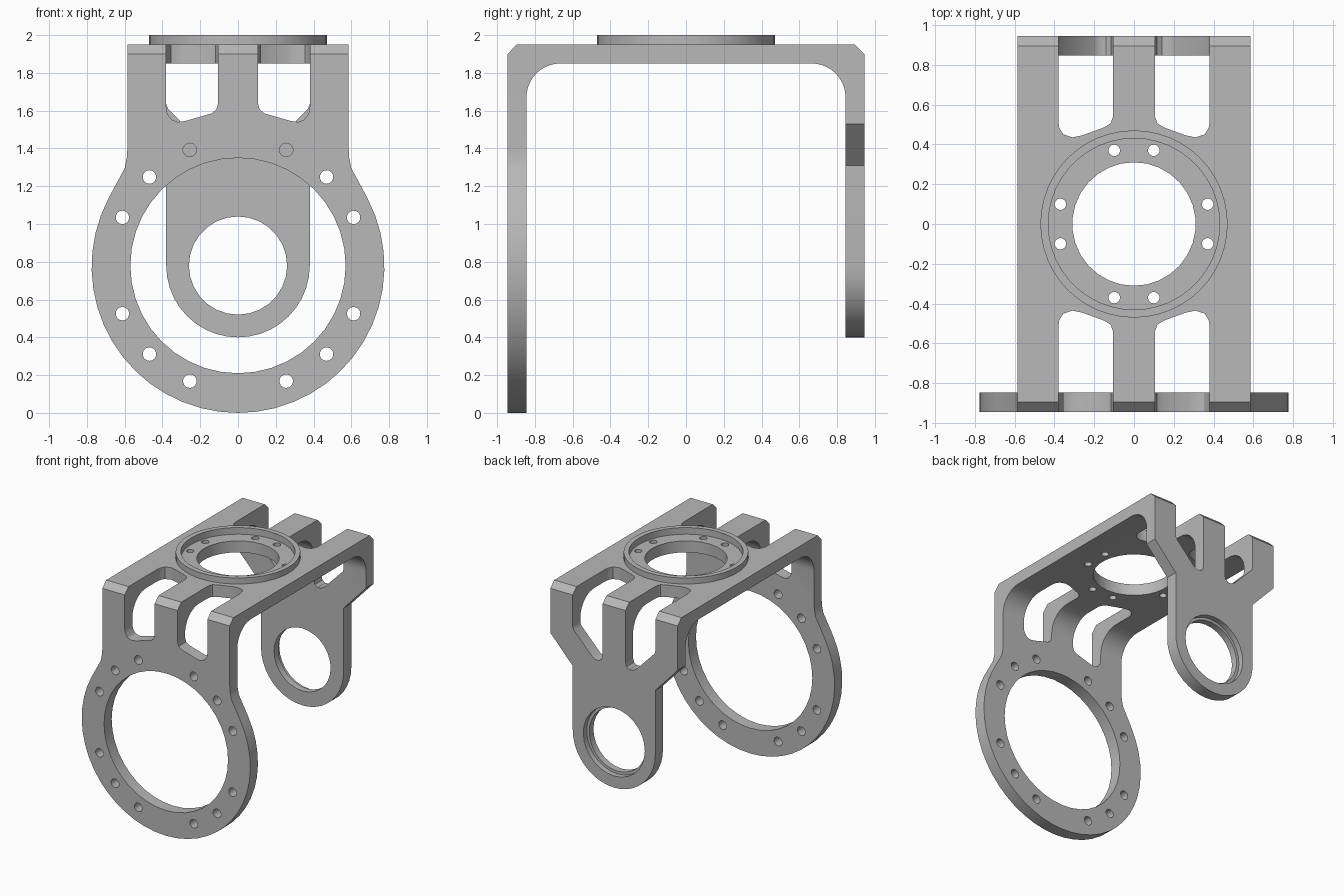
import bpy, bmesh
from math import cos, sin, radians

cube = bpy.data.objects.get("Cube")
if cube:
    bpy.data.objects.remove(cube, do_unlink=True)

grey = bpy.data.materials.new("plain grey")
grey.use_nodes = True
grey.diffuse_color = (0.48, 0.48, 0.48, 1)
grey.node_tree.nodes["Principled BSDF"].inputs["Base Color"].default_value = (0.48, 0.48, 0.48, 1)

# Order of (profile u, profile v, extrusion depth) along each axis
PLACE = {
    "x": lambda u, v, d: (d, u, v),
    "y": lambda u, v, d: (u, d, v),
    "z": lambda u, v, d: (u, v, d),
}


def arc(cu, cv, r, start, end, n):
    angles = [radians(start + (end - start) * i / n) for i in range(n + 1)]
    return [(cu + r * cos(a), cv + r * sin(a)) for a in angles]


def circle(cu, cv, r, n):
    return arc(cu, cv, r, 90, 450, n)[:-1]


def flip(points):
    return [(-u, v) for u, v in reversed(points)]


def prisms(name, axis, profiles, low, high):
    """One object holding an extruded solid for every profile."""
    bm = bmesh.new()
    for profile in profiles:
        rings = [[bm.verts.new(PLACE[axis](u, v, d)) for u, v in profile] for d in (low, high)]
        bm.faces.new(rings[0])
        bm.faces.new(rings[1])
        n = len(profile)
        for i in range(n):
            j = (i + 1) % n
            bm.faces.new((rings[0][i], rings[0][j], rings[1][j], rings[1][i]))
    bmesh.ops.recalc_face_normals(bm, faces=bm.faces)
    mesh = bpy.data.meshes.new(name)
    bm.to_mesh(mesh)
    bm.free()
    mesh.materials.append(grey)
    obj = bpy.data.objects.new(name, mesh)
    bpy.context.collection.objects.link(obj)
    return obj


def combine(target, tool, operation="DIFFERENCE"):
    tool.hide_render = True
    mod = target.modifiers.new(tool.name, "BOOLEAN")
    mod.operation = operation
    mod.solver = "EXACT"
    mod.object = tool
    bpy.context.view_layer.objects.active = target
    bpy.ops.object.modifier_apply(modifier=mod.name)
    bpy.data.objects.remove(tool, do_unlink=True)


def cut(axis, profiles, low, high):
    combine(bracket, prisms("cutter", axis, profiles, low, high))


MID = 0.775  # height of the bores in both legs

# Bent strip: chamfered outside, rounded inside
half = [(0.845, -0.1), (0.945, -0.1), (0.945, 1.9), (0.895, 1.95)]
inside = arc(0.665, 1.67, 0.18, 90, 0, 10)
bracket = prisms("bracket", "x", [half + flip(half) + flip(inside) + inside], -0.85, 0.85)

# Raised mounting ring on the top plate
combine(bracket, prisms("top_ring", "z", [circle(0, 0, 0.47, 48)], 1.9, 2.0), "UNION")

# Outer outline of the strip and round front flange
neck = [(0.585, 2.2), (0.585, 1.41), (0.589, 1.35), (0.6, 1.295)]
flange = arc(0, MID, 0.775, 28, -208, 32)
frame = [(-1, 2.2), (-1, -0.3), (1, -0.3), (1, 2.2)]
cut("y", [neck + flange + flip(neck) + frame], -1.2, 1.2)

# Narrower back tongue with sloping shoulders
shoulder = [(0.9, 1.87), (0.585, 1.53), (0.38, 1.31)]
tongue = arc(0, MID + 0.005, 0.38, 0, -180, 20)
cut("y", [shoulder + tongue + flip(shoulder) + [(-1, 1.87), (-1, -0.3), (1, -0.3), (1, 1.87)]],
    0.5, 1.2)

# Slots running from the top plate down into both legs
top_slot = [(0.105, 1.2), (0.105, 0.54), (0.118, 0.505), (0.15, 0.485), (0.26, 0.445),
            (0.31, 0.435), (0.355, 0.45), (0.376, 0.485), (0.38, 0.52), (0.38, 1.2)]
for side in (1, -1):
    slot = [(u, v * side) for u, v in top_slot]
    cut("z", [slot, flip(slot)], 1.7, 2.2)
front_slot = [(0.105, 2.2), (0.105, 1.64), (0.115, 1.605), (0.14, 1.585), (0.28, 1.545),
              (0.32, 1.54), (0.352, 1.553), (0.374, 1.585), (0.38, 1.62), (0.38, 2.2)]
cut("y", [front_slot, flip(front_slot)], -1.2, -0.8)
back_slot = [(0.105, 2.2), (0.105, 1.47), (0.115, 1.435), (0.14, 1.418), (0.17, 1.418),
             (0.2, 1.435), (0.37, 1.61), (0.38, 1.635), (0.38, 2.2)]
cut("y", [back_slot, flip(back_slot)], 0.8, 1.2)

# Large bores, with a shallow counterbore on the back
cut("y", [circle(0, MID + 0.005, 0.57, 40)], -1.2, -0.5)
cut("y", [circle(0, MID + 0.005, 0.26, 28)], 0.5, 1.2)
cut("y", [circle(0, MID + 0.005, 0.283, 28)], 0.9, 1.2)
cut("z", [circle(0, 0, 0.43, 44)], 1.945, 2.2)
cut("z", [circle(0, 0, 0.31, 30)], 1.5, 2.2)


# Screw holes
def hole_ring(cv, ring, r, angles):
    spots = [radians(a + turn) for turn in (0, 90, 180, 270) for a in angles]
    return [circle(ring * cos(a), cv + ring * sin(a), r, 14) for a in spots]


cut("y", hole_ring(MID + 0.005, 0.663, 0.036, (22.6, 45, 67.4)), -1.2, -0.5)
cut("z", hole_ring(0, 0.383, 0.029, (15, 75)), 1.5, 2.2)

# Smooth curved walls, crisp edges
bpy.ops.object.select_all(action="DESELECT")
bracket.select_set(True)
bpy.context.view_layer.objects.active = bracket
bpy.ops.object.shade_smooth_by_angle(angle=radians(30))
